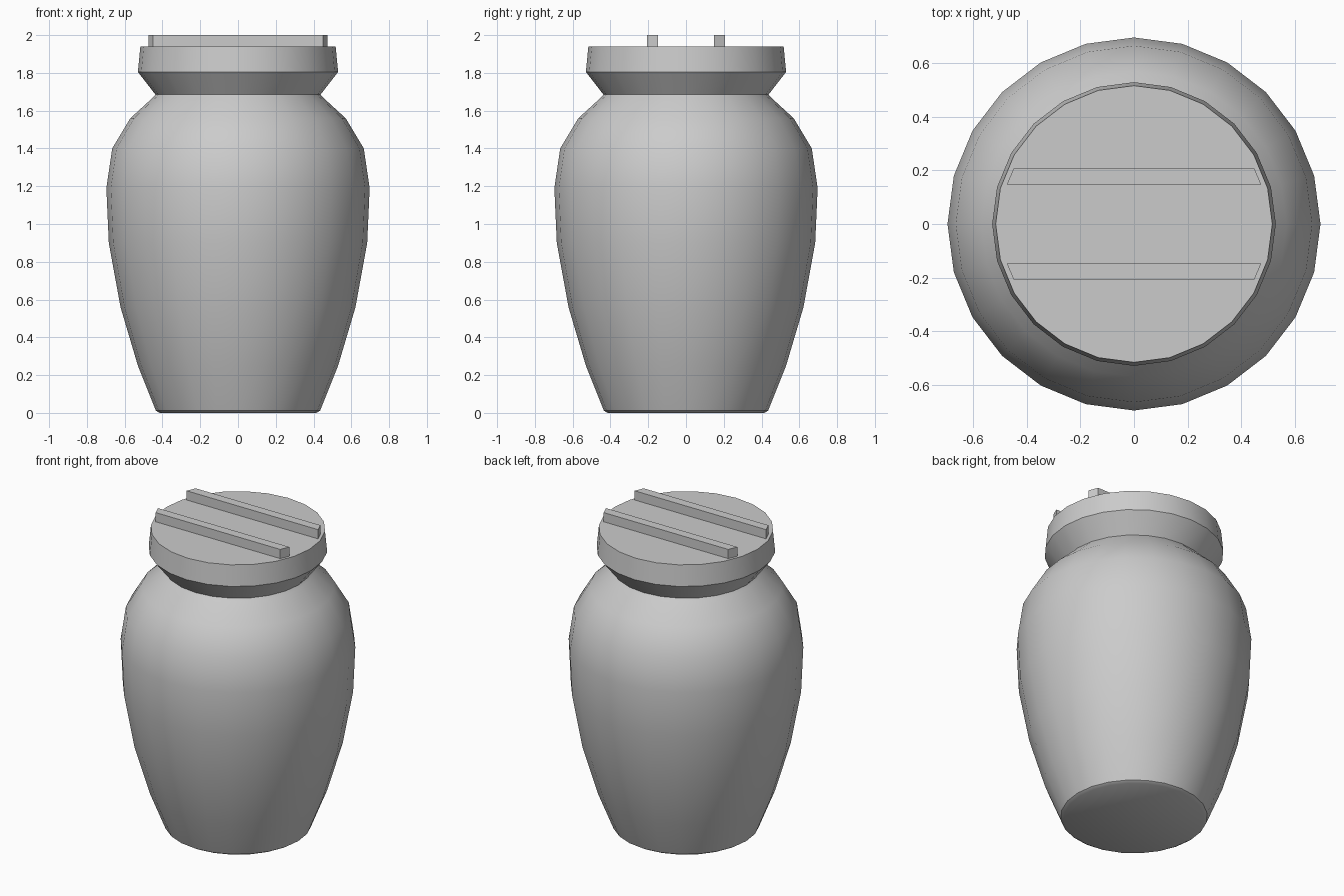
import bpy, bmesh, math

if "Cube" in bpy.data.objects:
    bpy.data.objects.remove(bpy.data.objects["Cube"])

SIDES = 24


def finish(bm, name, smooth=False):
    bmesh.ops.recalc_face_normals(bm, faces=bm.faces)
    mesh = bpy.data.meshes.new(name)
    bm.to_mesh(mesh)
    bm.free()
    obj = bpy.data.objects.new(name, mesh)
    bpy.context.collection.objects.link(obj)
    if smooth:
        bpy.ops.object.select_all(action='DESELECT')
        obj.select_set(True)
        bpy.context.view_layer.objects.active = obj
        bpy.ops.object.shade_smooth_by_angle(angle=math.radians(35))
    return obj


def lathe(name, profile):
    """Revolve (radius, height) points and cap both ends."""
    bm = bmesh.new()
    rings = []
    for r, z in profile:
        rings.append([bm.verts.new((r * math.cos(2 * math.pi * i / SIDES),
                                    r * math.sin(2 * math.pi * i / SIDES), z))
                      for i in range(SIDES)])
    for a, b in zip(rings, rings[1:]):
        for i in range(SIDES):
            j = (i + 1) % SIDES
            bm.faces.new((a[i], a[j], b[j], b[i]))
    bm.faces.new(rings[0])
    bm.faces.new(rings[-1])
    return finish(bm, name, smooth=True)


def slat(name, side):
    """Bar across the lid, ends cut to follow the round rim."""
    bm = bmesh.new()
    outline = [(-0.475, 0.148), (0.475, 0.148), (0.45, 0.207), (-0.45, 0.207)]
    low = [bm.verts.new((x, side * y, 1.935)) for x, y in outline]
    face = bm.faces.new(low)
    ext = bmesh.ops.extrude_face_region(bm, geom=[face], use_keep_orig=True)
    for v in ext['geom']:
        if isinstance(v, bmesh.types.BMVert):
            v.co.z = 2.0
    return finish(bm, name)


# Jar body, neck, flared collar and flat lid in one profile
lathe("jar_body", [
    (0.415, 0.0), (0.435, 0.012), (0.53, 0.25), (0.622, 0.56),
    (0.684, 0.90), (0.697, 1.19), (0.666, 1.40), (0.57, 1.56),
    (0.45, 1.67), (0.437, 1.685), (0.53, 1.805), (0.517, 1.94)])

# Two slats on the lid
slat("back_slat", 1)
slat("front_slat", -1)
